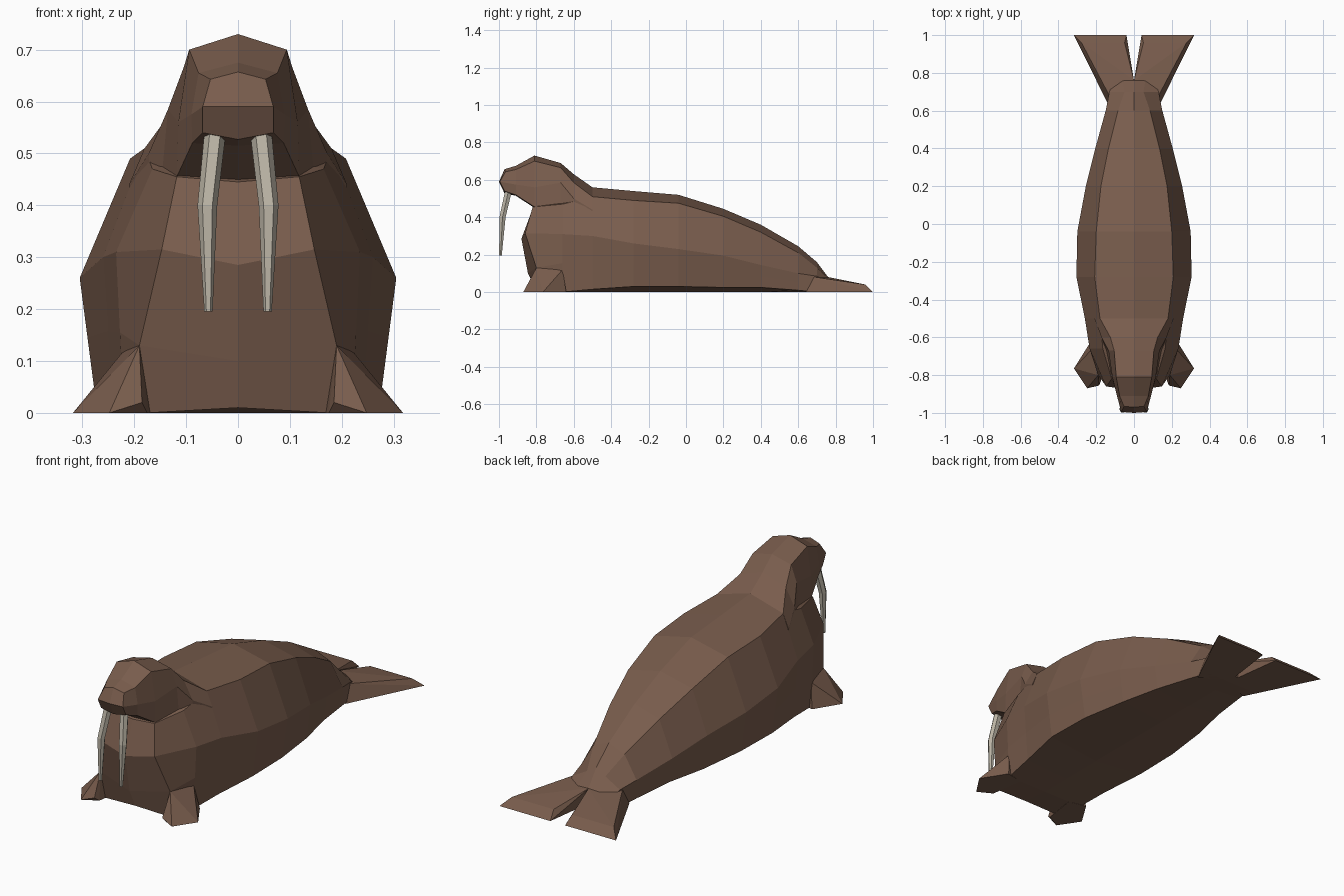
import bpy
import bmesh
from mathutils import Vector
from math import cos, sin, tau

old = bpy.data.objects.get("Cube")
if old:
    bpy.data.objects.remove(old, do_unlink=True)


def material(name, rgb):
    m = bpy.data.materials.new(name)
    m.use_nodes = True
    m.diffuse_color = (*rgb, 1)
    m.node_tree.nodes["Principled BSDF"].inputs["Base Color"].default_value = (*rgb, 1)
    return m


brown = material("brown_hide", (0.19, 0.108, 0.073))
ivory = material("ivory", (0.50, 0.46, 0.38))


def finish(bm, name, mat):
    bmesh.ops.remove_doubles(bm, verts=bm.verts, dist=0.0005)
    bmesh.ops.recalc_face_normals(bm, faces=bm.faces)
    mesh = bpy.data.meshes.new(name)
    bm.to_mesh(mesh)
    bm.free()
    mesh.materials.append(mat)
    ob = bpy.data.objects.new(name, mesh)
    bpy.context.collection.objects.link(ob)
    return ob


def half_loft(name, rings, cap):
    """Loft half rings (top centre round to bottom centre), cap the front, mirror."""
    bm = bmesh.new()
    rows = [[bm.verts.new(p) for p in r] for r in rings]
    for a, b in zip(rows, rows[1:]):
        for i in range(len(a) - 1):
            bm.faces.new((a[i], a[i + 1], b[i + 1], b[i]))
    bm.faces.new(rows[0])
    last = rows[-1]
    centre = [last[0]] + [bm.verts.new(p) for p in cap] + [last[-1]]
    for i in range(len(centre) - 1):
        bm.faces.new((centre[i], last[i + 1], last[i + 2], centre[i + 1]))
    copy = bmesh.ops.duplicate(bm, geom=bm.verts[:] + bm.edges[:] + bm.faces[:])
    for v in copy["geom"]:
        if isinstance(v, bmesh.types.BMVert):
            v.co.x *= -1
    return finish(bm, name, brown)


def hull(name, points, side):
    bm = bmesh.new()
    for x, y, z in points:
        bm.verts.new((x * side, y, z))
    bmesh.ops.convex_hull(bm, input=bm.verts)
    bmesh.ops.dissolve_limit(bm, angle_limit=0.02, verts=bm.verts, edges=bm.edges)
    return finish(bm, name, brown)


# Body: y, top z, shoulder x z, flank x z, belly edge x z
sections = [
    (.76, .08, .06, .075, .11, .05, .11, 0),
    (.70, .16, .05, .13, .13, .085, .13, 0),
    (.60, .245, .085, .21, .15, .10, .15, .01),
    (.40, .36, .135, .32, .205, .145, .19, .025),
    (.20, .445, .175, .405, .255, .195, .235, .025),
    (-.04, .52, .20, .475, .30, .23, .27, .03),
    (-.28, .54, .208, .49, .305, .26, .275, .03),
    (-.50, .56, .18, .51, .26, .30, .24, .015),
    (-.66, .52, .165, .47, .235, .31, .22, 0),
]
body = []
for y, zt, xs, zs, xw, zw, xb, zb in sections:
    body.append([(0, y, zt), (xs, y, zs), (xw, y, zw),
                 ((xw + xb) / 2, y, (zw + zb) / 2), (xb, y, zb), (0, y, 0)])
body.append([(0, -.82, .445), (.118, -.82, .455), (.147, -.86, .315),
             (.19, -.80, .13), (.175, -.79, 0), (0, -.80, .01)])
half_loft("body", body, [(0, -.88, .285), (0, -.845, .10)])

# Neck and head: y, top z, crown x z, cheek x z, jaw x z
sections = [
    (-.50, .56, .18, .51, .21, .44, .20, .32),
    (-.60, .63, .125, .585, .172, .50, .17, .40),
    (-.67, .69, .105, .665, .135, .585, .15, .42),
    (-.81, .73, .094, .70, .115, .56, .118, .455),
    (-.91, .675, .076, .655, .09, .575, .088, .52),
]
head = [[(0, y, zt), (xs, y, zs), (xw, y, zw), (xb, y, zb), (0, y, zb - .005)]
        for y, zt, xs, zs, xw, zw, xb, zb in sections]
head.append([(0, -.97, .657), (.053, -.965, .643), (.068, -.995, .59),
             (.068, -.97, .54), (0, -.97, .527)])
half_loft("head", head, [(0, -1, .59)])

# Flippers and tusks, one of each per side
for side, word in ((1, "left"), (-1, "right")):
    hull(word + "_front_flipper",
         [(.19, -.80, .13), (.175, -.83, 0), (.185, -.855, .02), (.248, -.87, 0),
          (.318, -.765, 0), (.278, -.74, .04), (.24, -.64, 0), (.22, -.66, .12),
          (.15, -.66, 0)], side)
    hull(word + "_tail_flipper",
         [(0, .76, .08), (.125, .67, .083), (0, .70, 0), (.14, .64, 0),
          (.05, .96, .04), (.278, .96, .04), (.04, 1, 0), (.318, 1, 0)], side)

    bm = bmesh.new()
    rows = []
    for x, y, z, r in ((.042, -.945, .56, .021), (.059, -.981, .40, .019),
                       (.057, -.992, .195, .008)):
        rows.append([bm.verts.new(Vector((side * (x + r * cos(tau * i / 6)),
                                          y + r * sin(tau * i / 6), z)))
                     for i in range(6)])
    for a, b in zip(rows, rows[1:]):
        for i in range(6):
            j = (i + 1) % 6
            bm.faces.new((a[i], a[j], b[j], b[i]))
    bm.faces.new(rows[0])
    bm.faces.new(rows[-1])
    finish(bm, word + "_tusk", ivory)
